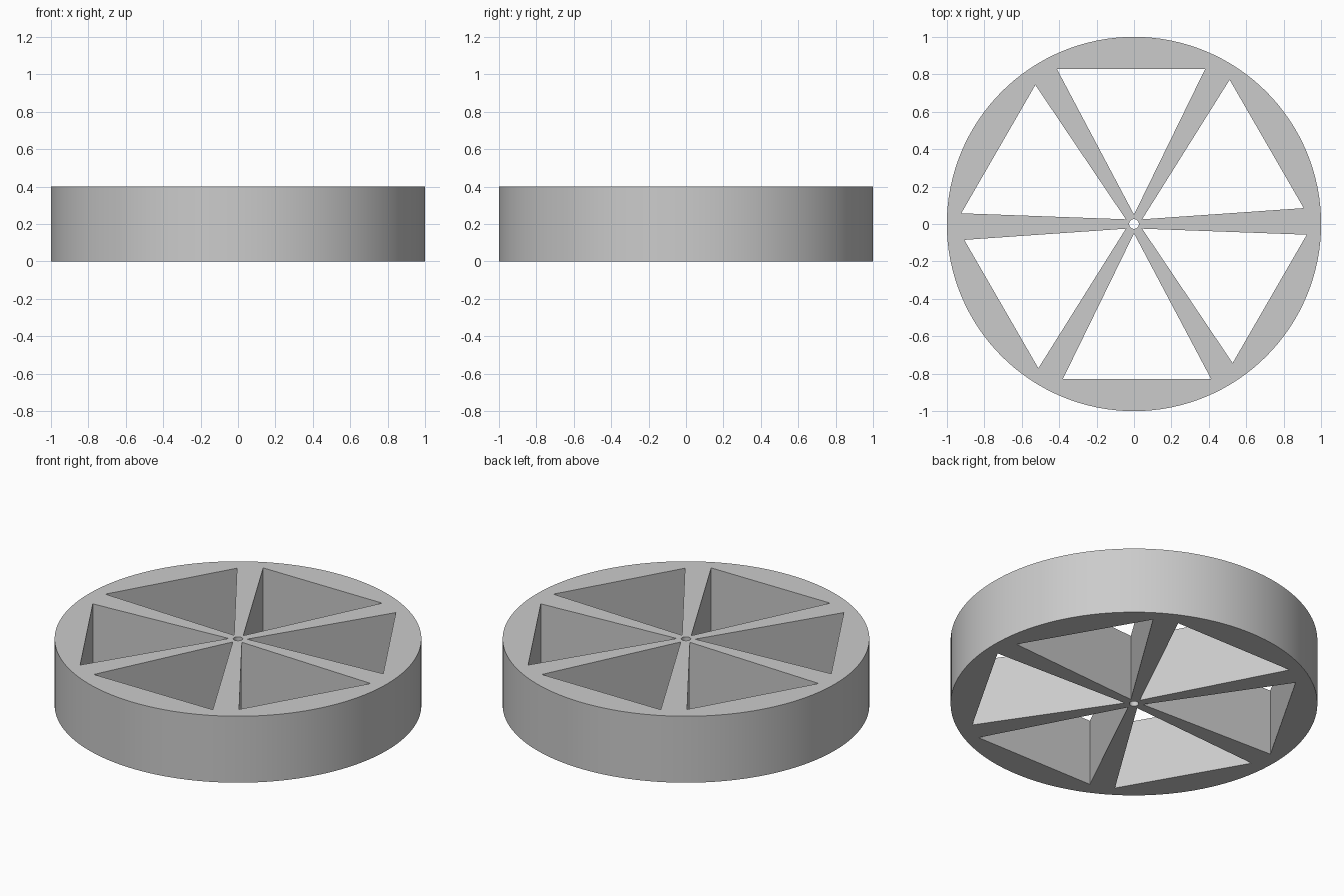
import bpy, math
from mathutils import Matrix, Vector

if "Cube" in bpy.data.objects:
    bpy.data.objects.remove(bpy.data.objects["Cube"])

HEIGHT = 0.4


def circle(radius, count):
    return [(radius * math.cos(2 * math.pi * i / count),
             radius * math.sin(2 * math.pi * i / count)) for i in range(count)]


def add_loop(curve, points):
    spline = curve.splines.new('POLY')
    spline.points.add(len(points) - 1)
    for p, (x, y) in zip(spline.points, points):
        p.co = (x, y, 0, 1)
    spline.use_cyclic_u = True


# Wheel profile: outer rim, axle hole and six triangular windows
profile = bpy.data.curves.new("wheel_profile", 'CURVE')
profile.dimensions = '2D'
profile.fill_mode = 'BOTH'
profile.extrude = HEIGHT / 2
add_loop(profile, circle(1.0, 128))
add_loop(profile, circle(0.026, 32))
window = [Vector((-0.412, 0.828)), Vector((0.38, 0.828)), Vector((0.0, 0.05))]
for i in range(6):
    turn = Matrix.Rotation(i * math.pi / 3, 2)
    add_loop(profile, [tuple(turn @ p) for p in window])

# Extruded solid wheel
wheel = bpy.data.objects.new("spoked_wheel", profile)
bpy.context.collection.objects.link(wheel)
wheel.location.z = HEIGHT / 2
bpy.context.view_layer.objects.active = wheel
wheel.select_set(True)
bpy.ops.object.convert(target='MESH')
wheel = bpy.context.object

# Join caps to walls, then smooth the round walls only
bpy.ops.object.mode_set(mode='EDIT')
bpy.ops.mesh.select_all(action='SELECT')
bpy.ops.mesh.remove_doubles(threshold=0.0001)
bpy.ops.mesh.normals_make_consistent(inside=False)
bpy.ops.object.mode_set(mode='OBJECT')
bpy.ops.object.shade_smooth_by_angle(angle=math.radians(30))
